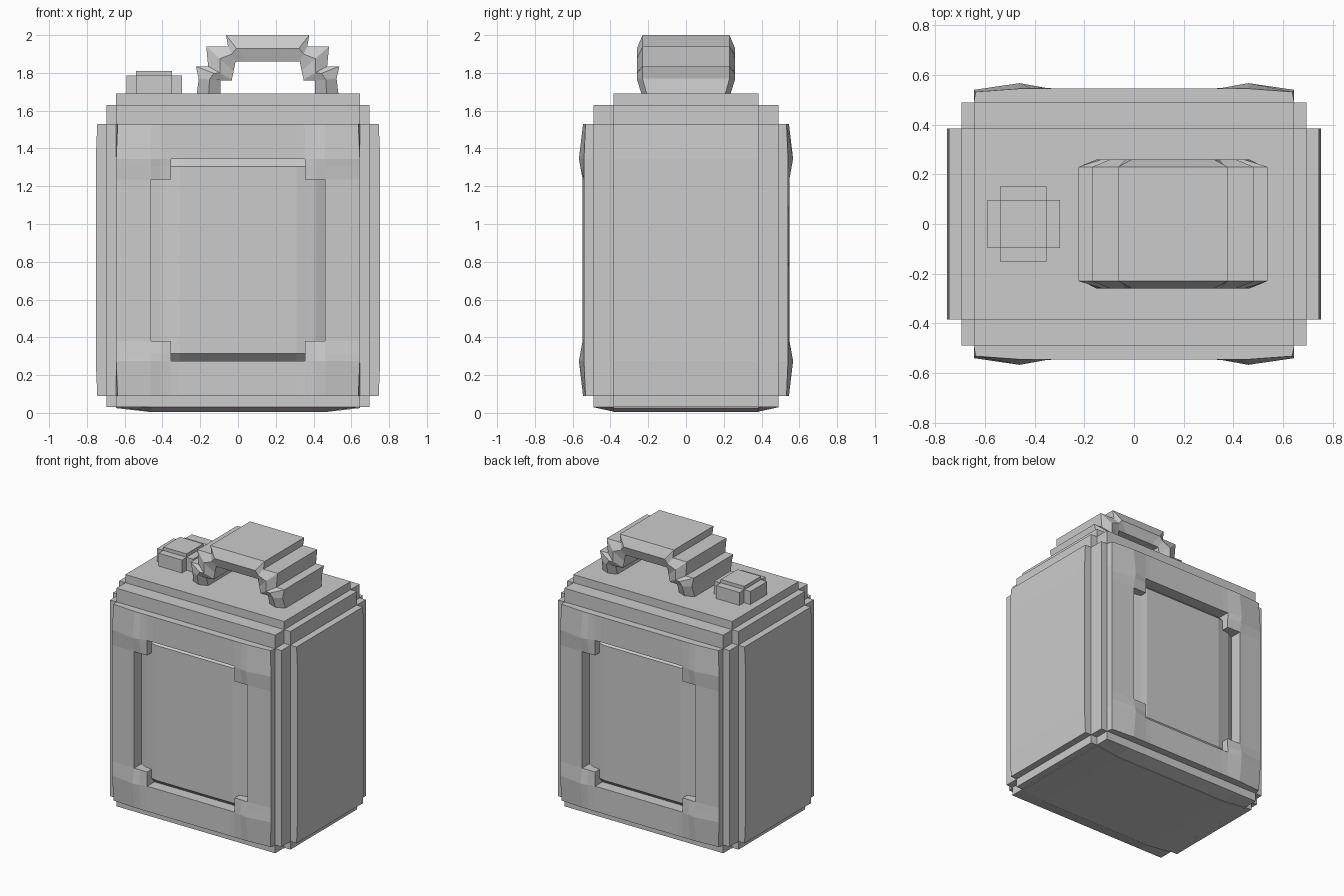
import bpy, bmesh

if "Cube" in bpy.data.objects:
    bpy.data.objects.remove(bpy.data.objects["Cube"])


def finish(bm, name):
    bmesh.ops.remove_doubles(bm, verts=bm.verts, dist=1e-5)
    bmesh.ops.dissolve_limit(bm, angle_limit=0.002, verts=bm.verts, edges=bm.edges)
    bmesh.ops.recalc_face_normals(bm, faces=bm.faces)
    mesh = bpy.data.meshes.new(name)
    bm.to_mesh(mesh)
    bm.free()
    obj = bpy.data.objects.new(name, mesh)
    bpy.context.collection.objects.link(obj)
    return obj


def lattice(name, axes, filled, shape=lambda p: p):
    """Stepped solid: skin around the filled cells of an uneven grid."""
    n = [len(a) - 1 for a in axes]
    bm = bmesh.new()
    cache = {}

    def vert(idx):
        if idx not in cache:
            cache[idx] = bm.verts.new(shape([axes[k][idx[k]] for k in range(3)]))
        return cache[idx]

    def solid(c):
        return all(0 <= c[k] < n[k] for k in range(3)) and filled(c)

    for i in range(n[0]):
        for j in range(n[1]):
            for k in range(n[2]):
                if not solid((i, j, k)):
                    continue
                for ax in range(3):
                    for side in (0, 1):
                        near = [i, j, k]
                        near[ax] += 2 * side - 1
                        if solid(near):
                            continue
                        u, w = (ax + 1) % 3, (ax + 2) % 3
                        quad = []
                        for du, dw in ((0, 0), (1, 0), (1, 1), (0, 1)):
                            q = [i, j, k]
                            q[ax] += side
                            q[u] += du
                            q[w] += dw
                            quad.append(vert(tuple(q)))
                        bm.faces.new(quad if side else quad[::-1])
    return finish(bm, name)


def mirrored(vals):
    return [-v for v in vals] + vals[::-1]


# Can body: stepped corners, with a recessed panel front and back
X = mirrored([.75, .695, .645, .46, .41, .355, .31, .16])
Y = mirrored([.545, .49, .385])
Z = [0, .03, .09, .275, .315, .38, 1.235, 1.305, 1.345, 1.53, 1.63, 1.69]


def body_filled(c):
    level = [min(c[k], len(a) - 2 - c[k], 2) for k, a in enumerate((X, Y, Z))]
    x = abs(X[c[0]] + X[c[0] + 1]) / 2
    z = (Z[c[2]] + Z[c[2] + 1]) / 2
    recess = (x < .355 and .275 < z < 1.345) or (x < .46 and .38 < z < 1.235)
    return sum(level) >= 4 and not (level[1] == 0 and recess)


def body_shape(p):
    x, y, z = p
    ax, ay = abs(x), abs(y)
    sx, sy = (1 if x > 0 else -1), (1 if y > 0 else -1)
    if ay > .54:      # swollen corners of the panel frame
        dz = min(abs(z - .275), abs(z - 1.345))
        y += sy * .022 * max(0, 1 - abs(ax - .46) / .12) * max(0, 1 - dz / .12)
        if ax > .64:
            y -= sy * .005
            if z < .1 or z > 1.5:      # softened outer corners
                x, y = sx * .637, sy * .532
    elif ay > .48 and ax < .47 and .27 < z < 1.35:      # raised recess floor with a lower rim
        depth = .505 if ax < .32 else .495 if ax < .37 else .485 if ax < .42 else .46
        if z < .3 or z > 1.32:
            depth = .46
        y = sy * depth
    if ax > .74:
        x = sx * (.745 if z < .1 or z > 1.5 else .753)
    if z == 0:        # shallow underside, sloping up to the rim
        z = .025 if ax > .5 else (.004 if ay > .3 else 0)
    elif z == .03 and ax < .5 and .3 < ay < .4:
        z = .007
    return x, y, z


lattice("can_body", (X, Y, Z), body_filled, body_shape)

# Filler cap: plus-shaped collar with a square top
lattice("filler_cap",
        ([-.59, -.54, -.35, -.297], [-.15, -.097, .097, .15], [1.685, 1.785, 1.81]),
        lambda c: (c[0] == 1) + (c[1] == 1) >= 1 + c[2])

# Carrying handle: stepped arch with ridged end faces
outer = [(.375, 1.685), (.365, 1.77), (.38, 1.835), (.315, 1.835), (.325, 1.94), (.21, 1.94), (.22, 2.0)]
inner = [(.25, 1.685), (.25, 1.76), (.19, 1.76), (.19, 1.765), (.18, 1.81), (.17, 1.86), (.11, 1.86)]
middle = [((a + c) / 2, (b + d) / 2) for (a, b), (c, d) in zip(outer, inner)]
bm = bmesh.new()
rings = []
for pts, y in ((outer, -.23), (middle, -.26), (inner, -.235), (inner, .235), (middle, .26), (outer, .23)):
    arch = [(-x, z) for x, z in pts] + [(x, z) for x, z in pts[::-1]]
    rings.append([bm.verts.new((.157 + x, y * (.9 if z < 1.7 else 1), z)) for x, z in arch])
for a, b in zip(rings, rings[1:] + rings[:1]):
    for k in range(len(a) - 1):
        bm.faces.new((a[k], a[k + 1], b[k + 1], b[k]))
for end in (0, -1):
    bm.faces.new([r[end] for r in rings])
finish(bm, "carry_handle")
